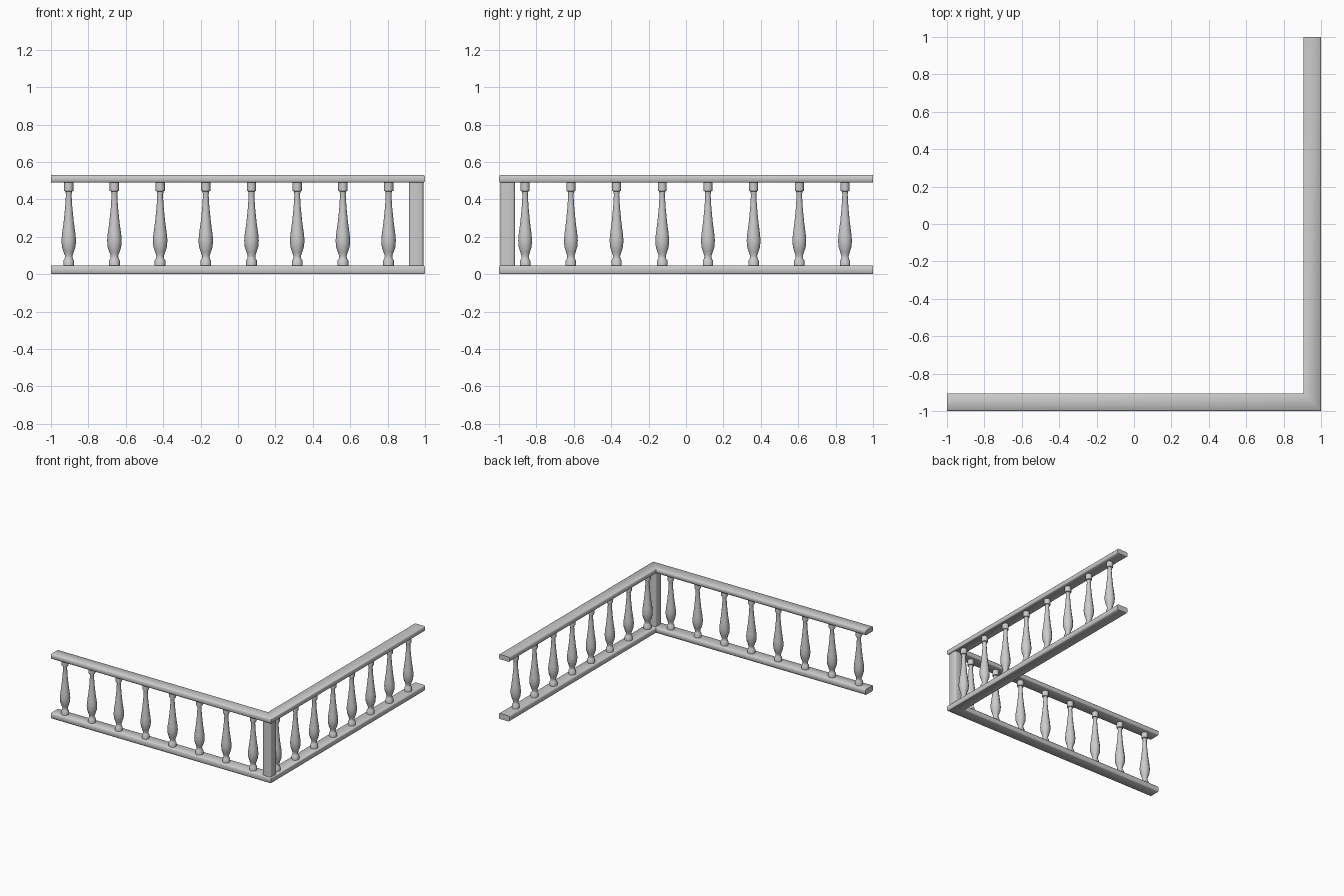
import bpy, bmesh, math

if "Cube" in bpy.data.objects:
    bpy.data.objects.remove(bpy.data.objects["Cube"])

W = 0.095   # rail width
MID = 1 - W / 2   # centre line of both runs


def finish(name, bm, angle):
    bmesh.ops.recalc_face_normals(bm, faces=bm.faces)
    me = bpy.data.meshes.new(name)
    bm.to_mesh(me)
    bm.free()
    ob = bpy.data.objects.new(name, me)
    bpy.context.collection.objects.link(ob)
    bpy.ops.object.select_all(action='DESELECT')
    ob.select_set(True)
    bpy.context.view_layer.objects.active = ob
    bpy.ops.object.shade_smooth_by_angle(angle=math.radians(angle))
    return ob


# L-shaped rail: chamfered section swept round the mitred corner
def rail(name, z0, z1):
    b = 0.006
    section = [(b, z0), (W - b, z0), (W, z0 + b), (W, z1 - b),
               (W - b, z1), (b, z1), (0, z1 - b), (0, z0 + b)]
    bm = bmesh.new()
    rings = [[bm.verts.new(f(d, z)) for d, z in section] for f in (
        lambda d, z: (-1, -1 + d, z),
        lambda d, z: (1 - d, -1 + d, z),
        lambda d, z: (1 - d, 1, z))]
    n = len(section)
    for a, c in zip(rings, rings[1:]):
        for i in range(n):
            j = (i + 1) % n
            bm.faces.new((a[i], a[j], c[j], c[i]))
    bm.faces.new(rings[0])
    bm.faces.new(rings[-1])
    finish(name, bm, 50)


# Turned baluster: (radius, height) profile spun into rings
PROFILE = [(0.029, 0.042), (0.029, 0.074), (0.022, 0.082), (0.020, 0.098),
           (0.027, 0.118), (0.036, 0.145), (0.039, 0.18), (0.036, 0.215),
           (0.027, 0.28), (0.019, 0.36), (0.015, 0.425), (0.018, 0.443),
           (0.025, 0.446), (0.025, 0.492)]


def baluster(name, x, y, sides=10):
    bm = bmesh.new()
    rings = []
    for r, z in PROFILE:
        rings.append([bm.verts.new((x + r * math.cos(2 * math.pi * k / sides),
                                    y + r * math.sin(2 * math.pi * k / sides), z))
                      for k in range(sides)])
    for a, c in zip(rings, rings[1:]):
        for i in range(sides):
            j = (i + 1) % sides
            bm.faces.new((a[i], a[j], c[j], c[i]))
    bm.faces.new(rings[0])
    bm.faces.new(rings[-1])
    finish(name, bm, 45)


rail("bottom_rail", 0.0, 0.046)
rail("top_rail", 0.49, 0.53)

# Eight balusters along each run
for i in range(8):
    baluster(f"front_baluster_{i + 1}", -0.905 + i * 0.2443, -MID)
    baluster(f"side_baluster_{i + 1}", MID, -0.86 + i * 0.2443)

# Corner post with softened vertical edges
bm = bmesh.new()
bmesh.ops.create_cube(bm, size=1)
for v in bm.verts:
    v.co = (MID + v.co.x * 0.077, -MID + v.co.y * 0.077, 0.266 + v.co.z * 0.452)
edges = [e for e in bm.edges if abs(e.verts[0].co.z - e.verts[1].co.z) > 0.1]
bmesh.ops.bevel(bm, geom=edges, offset=0.012, segments=2, profile=0.5, affect='EDGES')
finish("corner_post", bm, 50)
